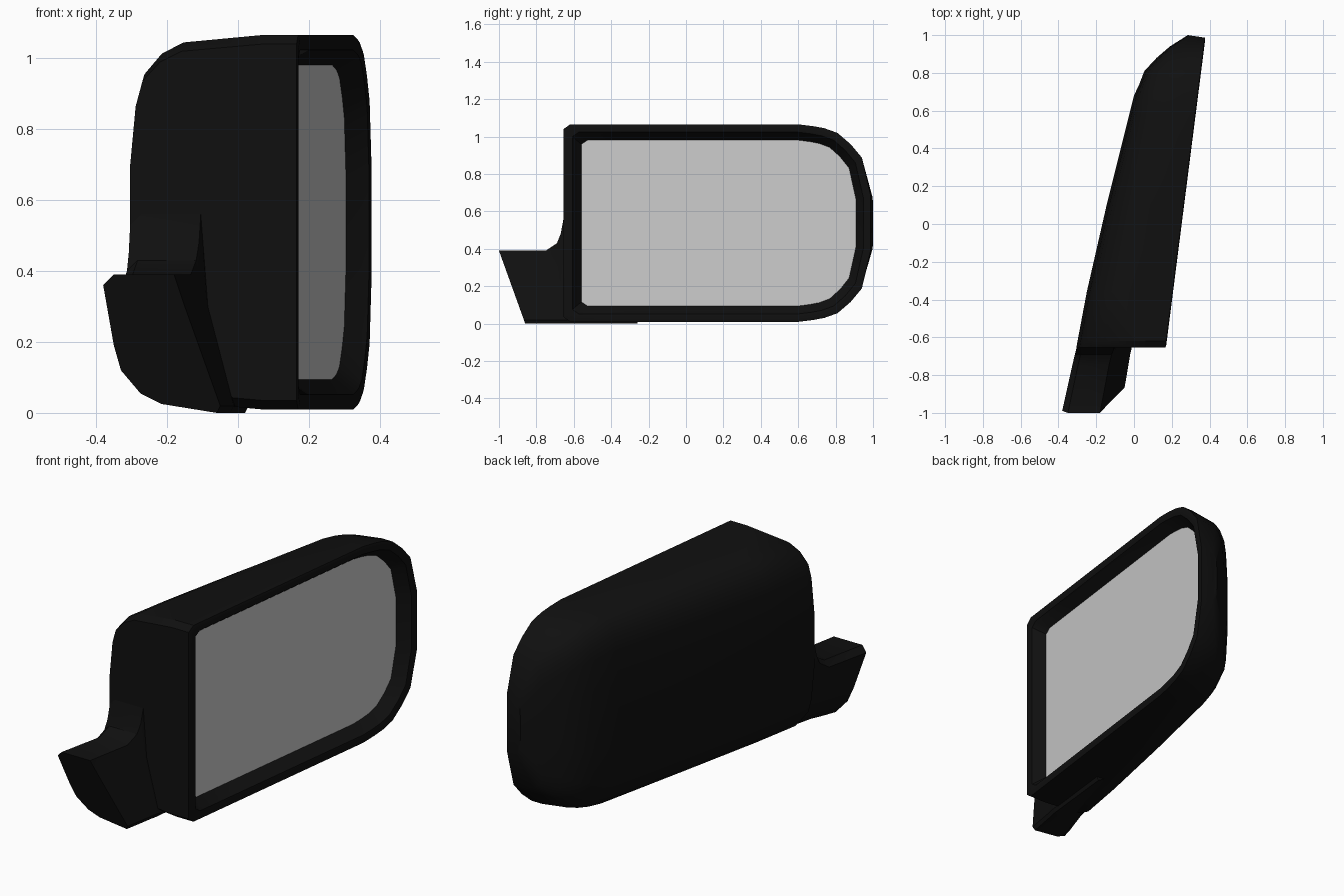
import bpy, bmesh

if "Cube" in bpy.data.objects:
    bpy.data.objects.remove(bpy.data.objects["Cube"])

black = bpy.data.materials.new("black_plastic")
black.diffuse_color = (0.005, 0.005, 0.005, 1)
black.use_nodes = True
black.node_tree.nodes["Principled BSDF"].inputs["Base Color"].default_value = black.diffuse_color
ZC = 0.5375                       # mid height of the housing


def make(name, bm, mat=None, angle=0.6):
    bmesh.ops.remove_doubles(bm, verts=bm.verts, dist=1e-5)
    bmesh.ops.recalc_face_normals(bm, faces=bm.faces)
    me = bpy.data.meshes.new(name)
    bm.to_mesh(me)
    bm.free()
    ob = bpy.data.objects.new(name, me)
    bpy.context.collection.objects.link(ob)
    if mat:
        me.materials.append(mat)
    bpy.ops.object.select_all(action='DESELECT')
    bpy.context.view_layer.objects.active = ob
    ob.select_set(True)
    bpy.ops.object.shade_smooth_by_angle(angle=angle)
    return ob


def bridge(bm, a, b, closed):
    n = len(a)
    for i in range(n if closed else n - 1):
        j = (i + 1) % n
        bm.faces.new((a[i], a[j], b[j], b[i]))


def front_x(y):
    return 0.165 + (y + 0.655) * 0.1275


# housing stations: y, back x, half height
stations = [(-0.655, -0.305, 0.502), (-0.62, -0.299, 0.528), (-0.36, -0.25, 0.528),
            (0.1, -0.145, 0.528), (0.6, -0.02, 0.528), (0.68, 0.0, 0.518),
            (0.74, 0.028, 0.507), (0.81, 0.055, 0.482), (0.88, 0.12, 0.422),
            (0.94, 0.19, 0.35), (1.0, 0.285, 0.15)]
# upper half of the rounded back: depth fraction, drop as height fraction
curve = [(1, 0), (0.79, 0), (0.31, 0.02), (0.18, 0.05), (0.075, 0.105),
         (0.035, 0.175), (0, 0.35)]

# housing shell
bm = bmesh.new()
rows = []
for y, b, h in stations:
    d = front_x(y) - b
    half = [(b + u * d, h - v * 2 * h) for u, v in curve]
    pts = [(x, ZC + z) for x, z in half] + [(x, ZC - z) for x, z in reversed(half)]
    tilt = 0.15 if y == 1.0 else 0
    rows.append([bm.verts.new((x, y - tilt * (x - b), z)) for x, z in pts])
for r0, r1 in zip(rows, rows[1:]):
    bridge(bm, r0, r1, False)
bm.faces.new(rows[0])
bm.faces.new(rows[-1])

# front rim: rings stepping inward, then back to the glass
outline = [r[0] for r in rows] + [r[-1] for r in reversed(rows)]


def ring(bm, k, depth):
    out = []
    for v in outline_co:
        y = 0.6 + (v.y - 0.6) * (1 - k * (0.2 if v.y > 0.6 else 0.076))
        z = ZC + (v.z - ZC) * (1 - 0.16 * k)
        out.append(bm.verts.new((front_x(y) - depth, y, z)))
    return out


outline_co = [v.co.copy() for v in outline]
prev = outline
for k, depth in [(0.15, -0.004), (0.5, 0.0), (0.65, 0.02), (1.02, 0.062)]:
    cur = ring(bm, k, depth)
    bridge(bm, prev, cur, True)
    prev = cur
make("mirror_housing", bm, black)

# mirror glass
bm = bmesh.new()
bm.faces.new(ring(bm, 1.0, 0.06))
glass = make("mirror_glass", bm)
if glass.data.polygons[0].normal.x < 0:
    glass.data.flip_normals()

# mounting arm: y, top z, back x, right x at top / middle / bottom
arm = [(-1.0, 0.39, -0.38, -0.18, -0.15, -0.05),
       (-0.75, 0.39, -0.327, -0.133, -0.11, -0.03),
       (-0.69, 0.43, -0.313, -0.118, -0.095, -0.02),
       (-0.67, 0.48, -0.308, -0.11, -0.088, -0.015),
       (-0.655, 0.56, -0.304, -0.105, -0.085, -0.012),
       (-0.26, 0.5, -0.19, -0.08, -0.05, 0.03)]
bm = bmesh.new()
rows = []
for i, (y, t, b, rt, rm, rb) in enumerate(arm):
    pts = [(b + 0.03, t), (b, t - 0.03), (b + 0.03, 0.19), (b + 0.05, 0.12),
           (b + 0.105, 0.055), (b + 0.165, 0.025), (rb - 0.01, 0.0),
           (rb, 0.02), (rm, 0.3), (rt, t)]
    slope = 0.36 if i == 0 else 0       # slanted tip
    rows.append([bm.verts.new((x, y + slope * (t - z), z)) for x, z in pts])
for r0, r1 in zip(rows, rows[1:]):
    bridge(bm, r0, r1, True)
bm.faces.new(rows[0])
bm.faces.new(rows[-1])
make("mounting_arm", bm, black)
